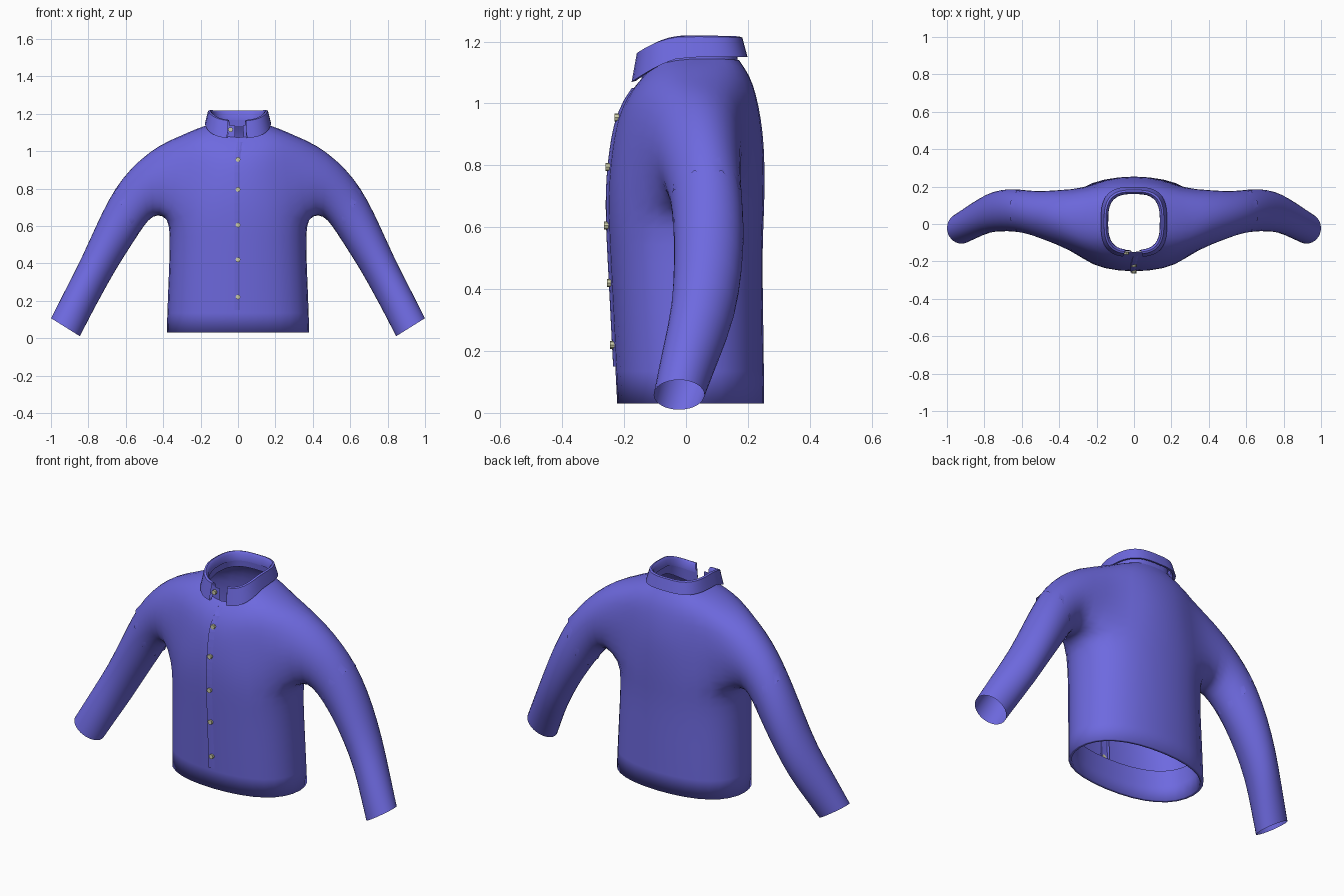
import bpy, bmesh
from math import sin, cos, pi, radians, copysign
from mathutils import Vector
from mathutils.bvhtree import BVHTree

cube = bpy.data.objects.get("Cube")
if cube:
    bpy.data.objects.remove(cube)


def material(name, colour, rough):
    m = bpy.data.materials.new(name)
    m.diffuse_color = (*colour, 1)
    m.use_nodes = True
    bsdf = m.node_tree.nodes["Principled BSDF"]
    bsdf.inputs["Base Color"].default_value = (*colour, 1)
    bsdf.inputs["Roughness"].default_value = rough
    return m


CLOTH = material("blue_violet_cloth", (0.155, 0.142, 0.74), 0.8)
BUTTON = material("pale_button", (0.6, 0.6, 0.4), 0.5)
N = 16


def finish(bm, name, mat, smooth=True):
    bmesh.ops.recalc_face_normals(bm, faces=bm.faces)
    mesh = bpy.data.meshes.new(name)
    bm.to_mesh(mesh)
    bm.free()
    mesh.materials.append(mat)
    for p in mesh.polygons:
        p.use_smooth = smooth
    ob = bpy.data.objects.new(name, mesh)
    bpy.context.collection.objects.link(ob)
    return ob


def loft(bm, rings, closed=True):
    for a, b in zip(rings, rings[1:]):
        n = len(a)
        for i in range(n if closed else n - 1):
            k = (i + 1) % n
            bm.faces.new((a[i], a[k], b[k], b[i]))


def oval(angle, half, front, back, power):
    """Rounded-rectangle outline point."""
    c, s = cos(angle), sin(angle)
    e = 2 / power
    return (half * copysign(abs(c) ** e, c),
            (front + back) / 2 + (back - front) / 2 * copysign(abs(s) ** e, s))


# Torso rows: z at front, side, back; half width; front y; back y; squareness
TORSO = [
    (.20, .20, .20, .355, -.210, .230, 2.3),
    (.03, .03, .03, .368, -.208, .238, 2.3),
    (.03, .03, .03, .385, -.225, .255, 2.3),
    (.24, .24, .24, .378, -.236, .253, 2.3),
    (.42, .42, .42, .370, -.245, .250, 2.3),
    (.55, .55, .55, .368, -.252, .250, 2.3),
    (.65, .64, .65, .375, -.256, .255, 2.3),
    (.75, .75, .75, .350, -.255, .257, 2.3),
    (.85, .86, .86, .330, -.244, .255, 2.3),
    (.93, .97, .95, .315, -.230, .245, 2.3),
    (.99, 1.085, 1.03, .310, -.207, .228, 2.3),
    (1.035, 1.125, 1.09, .220, -.180, .207, 2.5),
    (1.07, 1.145, 1.14, .150, -.150, .172, 3),
]
LOW, HIGH = 6, 10   # rows bounding the armhole

# Sleeve rings: upper x, z; lower x, z; front y; back y
SLEEVE = [
    (.42, 1.035, .43, .665, -.105, .180),
    (.53, .950, .48, .635, -.075, .175),
    (.62, .855, .53, .560, -.050, .180),
    (.69, .745, .585, .475, -.040, .188),
    (.76, .600, .655, .365, -.038, .185),
    (.835, .430, .73, .230, -.045, .162),
    (.92, .265, .79, .118, -.078, .110),
    (1.0, .107, .845, .010, -.105, .060),
]


def sleeve_point(t, angle, side, scale=1.02):
    k = min(int(t), len(SLEEVE) - 2)
    tx, tz, bx, bz, f, b = [u + (v - u) * (t - k) for u, v in zip(SLEEVE[k], SLEEVE[k + 1])]
    c, s = cos(angle) * scale / 2, sin(angle) * scale / 2
    return Vector((side * ((tx + bx) / 2 + c * (tx - bx)),
                   (f + b) / 2 + s * (b - f), (tz + bz) / 2 + c * (tz - bz)))


# Shirt: torso with armholes, sleeves grown from the armholes
bm = bmesh.new()
rows = []
for zf, zs, zb, half, front, back, power in TORSO:
    row = []
    for i in range(N):
        a = 2 * pi * i / N
        x, y = oval(a, half * 1.012, front * 1.012, back * 1.012, power)
        end = zb if sin(a) > 0 else zf
        row.append(bm.verts.new((x, y, zs + (end - zs) * sin(a) ** 2)))
    rows.append(row)
for r in range(len(rows) - 1):
    for i in range(N):
        if LOW <= r < HIGH and i % 8 in (0, 1, 6, 7):
            continue
        k = (i + 1) % N
        bm.faces.new((rows[r][i], rows[r][k], rows[r + 1][k], rows[r + 1][i]))

back_half = ([(0, HIGH), (1, HIGH)] + [(2, r) for r in range(HIGH, LOW - 1, -1)]
             + [(1, LOW), (0, LOW)])
front_half = [(-i, r) for i, r in back_half[-2:0:-1]]
for side in (1, -1):
    hole = [rows[r][(i if side > 0 else 8 - i) % N] for i, r in back_half + front_half]
    rings = [hole]
    for t in range(len(SLEEVE)):
        rings.append([bm.verts.new(sleeve_point(t, 2 * pi * j / N, side)) for j in range(N)])
    loft(bm, rings)

crease = bm.edges.layers.float.new("crease_edge")
for row in rows[1:3]:
    for i in range(N):
        bm.edges.get((row[i], row[(i + 1) % N]))[crease] = 1
bmesh.ops.delete(bm, geom=[v for v in bm.verts if not v.link_faces], context="VERTS")
shirt = finish(bm, "shirt_body", CLOTH)
sub = shirt.modifiers.new("Smooth", "SUBSURF")
sub.levels = sub.render_levels = 1

# Pleated fold teeth round each upper sleeve
for side, name in ((1, "left"), (-1, "right")):
    bm = bmesh.new()
    inner, outer = [], []
    for j in range(N):
        a = 2 * pi * j / N
        t = 2.4 + .25 * cos(a)
        inner.append(bm.verts.new(sleeve_point(t - .5, a, side, .97)))
        outer.append(bm.verts.new(sleeve_point(t, a, side, 1.055 if j % 2 else .95)))
    loft(bm, [inner, outer])
    finish(bm, name + "_sleeve_fold", CLOTH)


# Collar: folded flap and inner stand swept round the neck
def collar_top(y):
    return 1.22 - (2.4 * y * y if y < 0 else .1 * y * y)


def collar_low(y):
    return 1.15 - (1.4 * abs(y) ** 1.5 if y < 0 else 0)


def collar_strip(name, start, stop, profile, steps=36):
    bm = bmesh.new()
    rings = []
    for i in range(steps + 1):
        a = radians(start + (stop - start) * i / steps)
        y0 = oval(a, .15, -.15, .172, 3)[1]
        ring = []
        for off, z in profile(y0):
            x, y = oval(a, .15 + off, -.15 - off, .172 + off, 3)
            ring.append(bm.verts.new((x, y, z)))
        rings.append(ring)
    loft(bm, rings, closed=False)
    ob = finish(bm, name, CLOTH)
    bpy.ops.object.select_all(action="DESELECT")
    ob.select_set(True)
    bpy.context.view_layer.objects.active = ob
    bpy.ops.object.shade_smooth_by_angle(angle=radians(50))


def flap(y):
    top, low = collar_top(y), collar_low(y)
    return [(-.012, top - .05), (-.011, top - .012), (0, top), (.010, top - .004),
            (.027, low), (.012, low + .004), (.004, low + .03)]


def stand(y):
    return [(-.004, collar_low(y) - .02), (-.009, collar_top(y) - .03)]


collar_strip("collar_flap", -82, 259, flap)
collar_strip("collar_stand", -85, 268, stand)

# Button placket following the shirt front
bpy.context.view_layer.update()
surface = BVHTree.FromObject(shirt, bpy.context.evaluated_depsgraph_get())


def front_y(x, z):
    hit = surface.ray_cast(Vector((x, -1, z)), Vector((0, 1, 0)))[0]
    return hit.y if hit and hit.y < 0 else -.15


bm = bmesh.new()
rings = []
for i in range(23):
    z = .15 + .9 * i / 22
    y = front_y(0, z)
    lean = max(0, z - .95) * .15
    rings.append([bm.verts.new((x + lean, y + d, z)) for x, d in
                  ((-.02, .018), (-.02, -.007), (0, -.004), (.03, .008))])
loft(bm, rings, closed=False)
finish(bm, "button_placket", CLOTH, smooth=False)

# Buttons
spots = [(0, front_y(0, z) - .006, z) for z in (.22, .42, .605, .795, .955)]
spots.append((-.04, -.156, 1.115))
for n, (x, y, z) in enumerate(spots, 1):
    bpy.ops.mesh.primitive_cylinder_add(vertices=8, radius=.013, depth=.014,
                                        location=(x, y, z), rotation=(pi / 2, 0, 0))
    ob = bpy.context.object
    ob.name = f"button_{n}"
    ob.data.materials.append(BUTTON)
